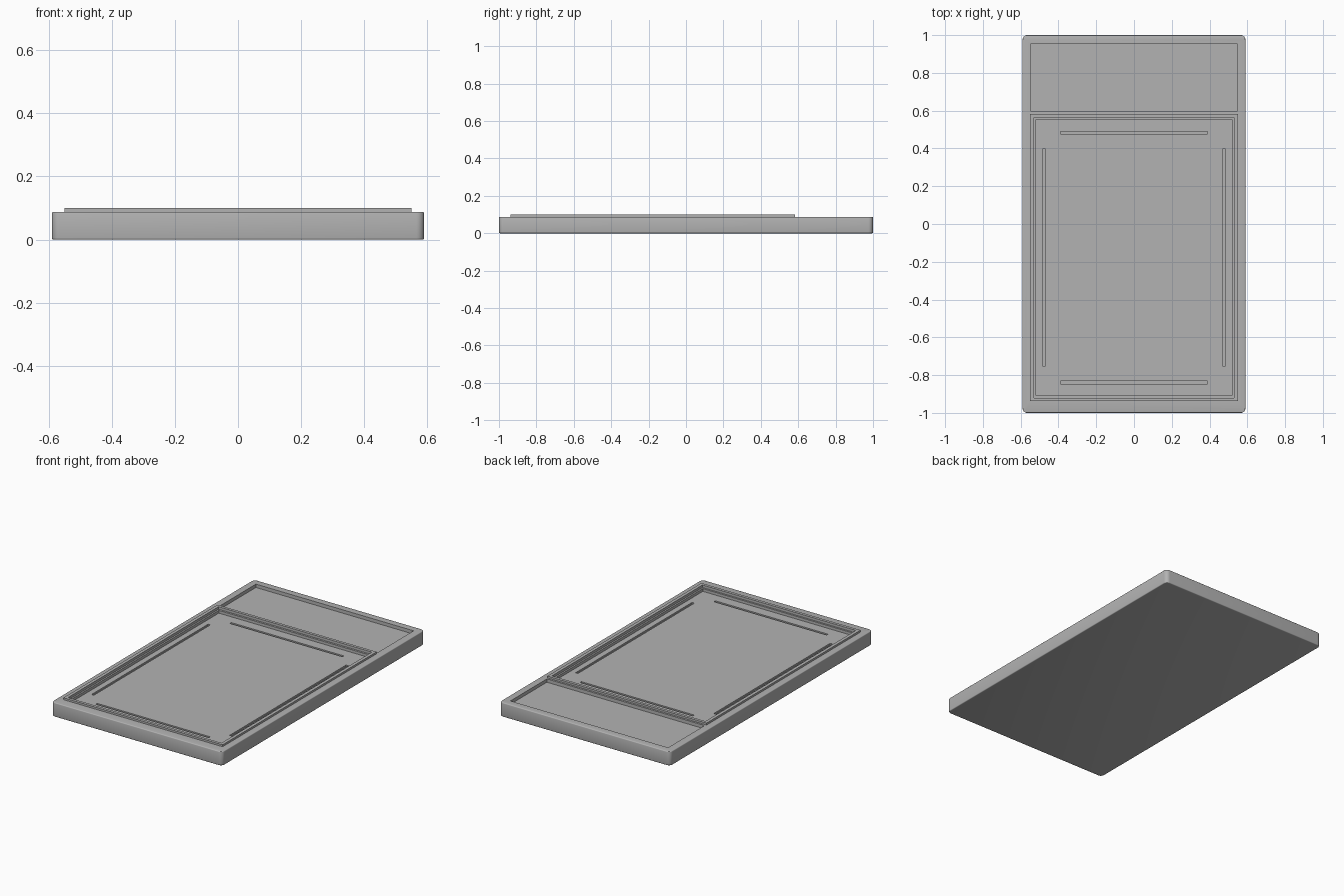
import bpy
import bmesh
from mathutils import Vector

cube = bpy.data.objects.get("Cube")
if cube:
    bpy.data.objects.remove(cube, do_unlink=True)

grey = bpy.data.materials.new("plain grey")
grey.use_nodes = True
COLOUR = (0.45, 0.45, 0.45, 1)
grey.diffuse_color = COLOUR
grey.node_tree.nodes["Principled BSDF"].inputs["Base Color"].default_value = COLOUR


def box(name, x0, x1, y0, y1, z0, z1, corner=0, rim=0):
    """Box between limits, with optional rounded corners and softened rims."""
    bm = bmesh.new()
    bmesh.ops.create_cube(bm, size=1)
    for v in bm.verts:
        v.co = Vector((x1 if v.co.x > 0 else x0,
                       y1 if v.co.y > 0 else y0,
                       z1 if v.co.z > 0 else z0))
    if corner:
        upright = [e for e in bm.edges
                   if abs(e.verts[0].co.z - e.verts[1].co.z) > 1e-4]
        bmesh.ops.bevel(bm, geom=upright, offset=corner, segments=6,
                        profile=0.5, affect='EDGES')
    if rim:
        flat = [e for e in bm.edges
                if abs(e.verts[0].co.z - e.verts[1].co.z) < 1e-4]
        bmesh.ops.bevel(bm, geom=flat, offset=rim, segments=3,
                        profile=0.5, affect='EDGES')
    bmesh.ops.recalc_face_normals(bm, faces=bm.faces)
    mesh = bpy.data.meshes.new(name)
    bm.to_mesh(mesh)
    bm.free()
    mesh.materials.append(grey)
    obj = bpy.data.objects.new(name, mesh)
    bpy.context.collection.objects.link(obj)
    return obj


def combine(target, other, operation):
    """Apply one boolean and discard the helper."""
    other.hide_render = True
    mod = target.modifiers.new(operation.lower(), 'BOOLEAN')
    mod.operation = operation
    mod.solver = 'EXACT'
    mod.object = other
    bpy.context.view_layer.objects.active = target
    bpy.ops.object.modifier_apply(modifier=mod.name)
    bpy.data.objects.remove(other, do_unlink=True)


DECK, LIP, FLOOR, GROOVE = 0.088, 0.1, 0.067, 0.057
MID = -0.178  # centre of the main panel along y

# Slab with a raised panel lip
tray = box("tray", -0.59, 0.59, -1, 1, 0, DECK, corner=0.025, rim=0.005)
combine(tray, box("panel_lip", -0.55, 0.55, -0.938, 0.583, 0.04, LIP), 'UNION')


def cut(*limits):
    combine(tray, box("cutter", *limits), 'DIFFERENCE')


# Small recess at the back
cut(-0.545, 0.545, 0.595, 0.955, FLOOR, 0.2)

# Stepped main recess
cut(-0.53, 0.53, -0.92, 0.565, 0.084, 0.2)
cut(-0.52, 0.52, -0.909, 0.553, FLOOR, 0.2)

# Grooves along the four sides of the floor
for side in (-1, 1):
    x = side * 0.477
    y = MID + side * 0.661
    cut(x - 0.008, x + 0.008, MID - 0.575, MID + 0.575, GROOVE, 0.08)
    cut(-0.39, 0.39, y - 0.007, y + 0.007, GROOVE, 0.08)

bpy.ops.object.select_all(action='DESELECT')
tray.select_set(True)
bpy.context.view_layer.objects.active = tray
bpy.ops.object.shade_smooth_by_angle(angle=0.6)
